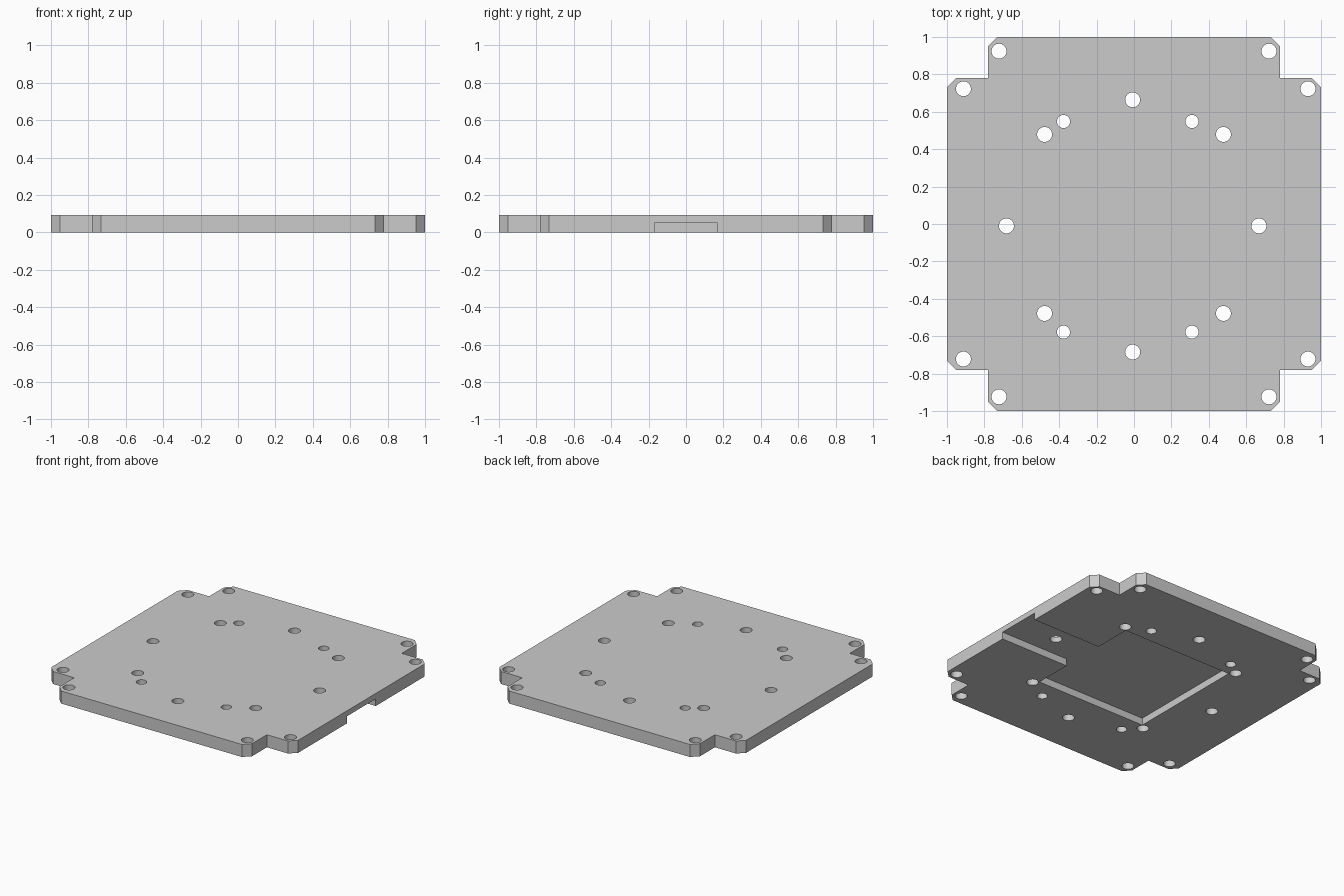
import bpy, bmesh, math
from mathutils import Matrix, Vector

cube = bpy.data.objects.get("Cube")
if cube:
    bpy.data.objects.remove(cube)

THICK, DEPTH = 0.092, 0.052     # plate thickness, pocket depth
NOTCH, CHAMFER = 0.78, 0.048    # corner notch and chamfer
POCKET, CHANNEL = 0.445, 0.165  # half widths

grey = bpy.data.materials.new("plate_grey")
grey.use_nodes = True
colour = (0.6, 0.6, 0.6, 1)
grey.diffuse_color = colour
grey.node_tree.nodes["Principled BSDF"].inputs["Base Color"].default_value = colour


def add_prism(bm, outline, z0, z1):
    """Closed solid between z0 and z1 from a counter-clockwise outline."""
    low = [bm.verts.new((x, y, z0)) for x, y in outline]
    high = [bm.verts.new((x, y, z1)) for x, y in outline]
    bm.faces.new(low[::-1])
    bm.faces.new(high)
    for i in range(len(low)):
        bm.faces.new((low[i - 1], low[i], high[i], high[i - 1]))


def finish(bm, name):
    mesh = bpy.data.meshes.new(name)
    bm.to_mesh(mesh)
    bm.free()
    obj = bpy.data.objects.new(name, mesh)
    bpy.context.collection.objects.link(obj)
    return obj


def cut(target, cutter):
    """Subtract the cutter from the target, then remove the cutter."""
    mod = target.modifiers.new("cut", 'BOOLEAN')
    mod.operation, mod.solver, mod.object = 'DIFFERENCE', 'EXACT', cutter
    bpy.ops.object.modifier_apply(modifier=mod.name)
    bpy.data.objects.remove(cutter)


# Plate: one notched corner, turned four times
corner = [(1, NOTCH - CHAMFER), (1 - CHAMFER, NOTCH), (NOTCH, NOTCH),
          (NOTCH, 1 - CHAMFER), (NOTCH - CHAMFER, 1)]
outline = []
for turn in range(4):
    rot = Matrix.Rotation(turn * math.pi / 2, 2)
    outline += [tuple(rot @ Vector(p)) for p in corner]
bm = bmesh.new()
add_prism(bm, outline, 0, THICK)
plate = finish(bm, "base_plate")
plate.data.materials.append(grey)
bpy.context.view_layer.objects.active = plate
plate.select_set(True)

# Underside pocket with a channel out to the right edge
bm = bmesh.new()
p, c = POCKET, CHANNEL
add_prism(bm, [(-p, -p), (p, -p), (p, -c), (1.1, -c),
               (1.1, c), (p, c), (p, p), (-p, p)], -0.1, DEPTH)
cut(plate, finish(bm, "pocket_cutter"))

# Through holes (columns, rows, radius)
hole_grids = [
    ((-0.722, 0.722), (-0.924, 0.924), 0.04),   # outer front and back
    ((-0.912, 0.93), (-0.722, 0.723), 0.04),    # outer sides
    ((-0.478, 0.478), (-0.478, 0.479), 0.04),   # diagonal ring
    ((-0.007,), (-0.685, 0.664), 0.04),         # ring front and back
    ((-0.682, 0.668), (-0.01,), 0.04),          # ring sides
    ((-0.377, 0.31), (-0.578, 0.548), 0.035),   # small holes
]
bm = bmesh.new()
for columns, rows, radius in hole_grids:
    for x in columns:
        for y in rows:
            bmesh.ops.create_cone(bm, cap_ends=True, segments=32, radius1=radius,
                                  radius2=radius, depth=0.5,
                                  matrix=Matrix.Translation((x, y, 0)))
cut(plate, finish(bm, "hole_cutter"))
bpy.ops.object.shade_smooth_by_angle(angle=math.radians(30))
